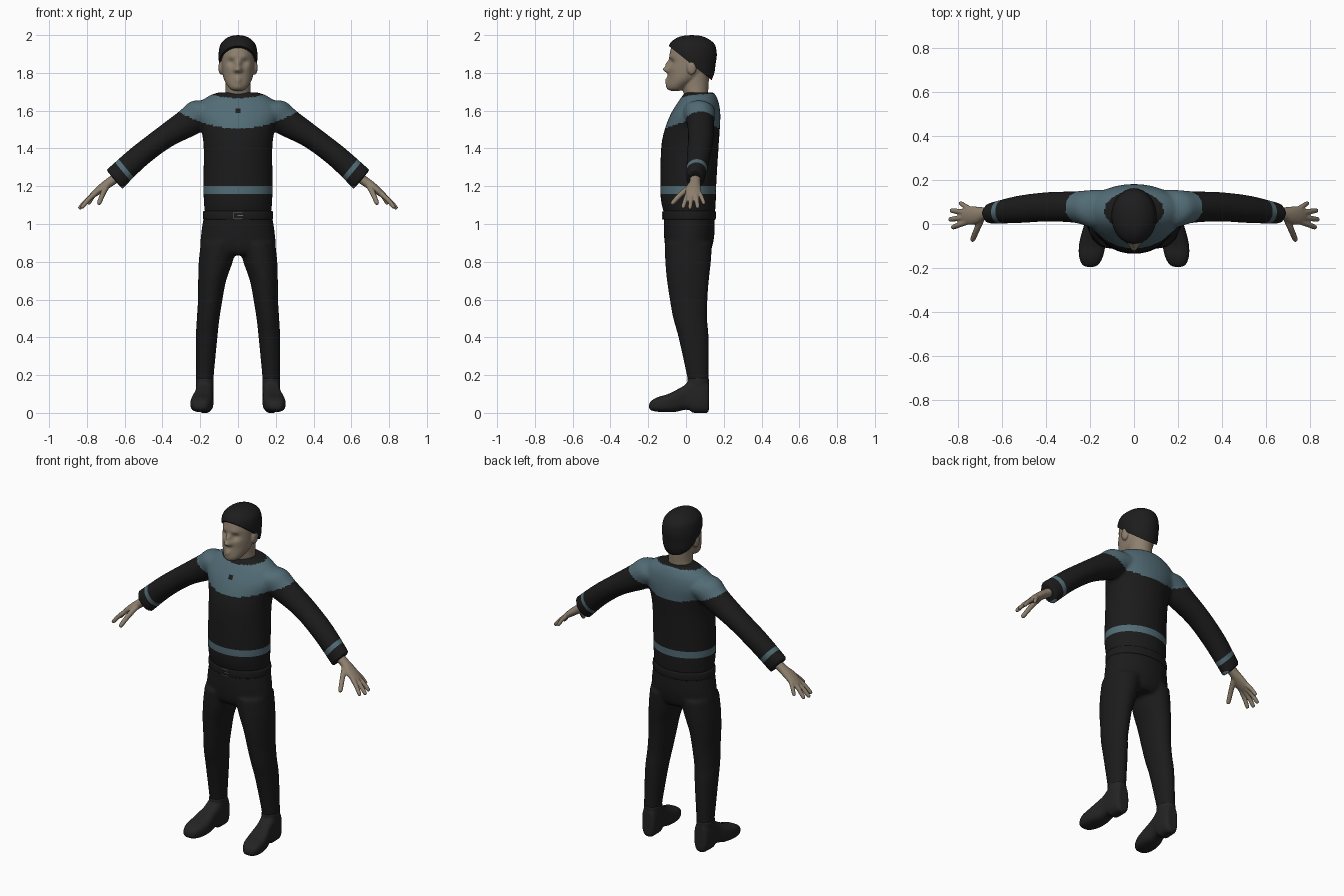
import bpy, bmesh, math
from mathutils import Vector, Matrix

if "Cube" in bpy.data.objects:
    bpy.data.objects.remove(bpy.data.objects["Cube"])

X, Y, Z = Vector((1, 0, 0)), Vector((0, 1, 0)), Vector((0, 0, 1))


def material(name, rgb):
    m = bpy.data.materials.new(name)
    m.diffuse_color = (*rgb, 1)
    m.use_nodes = True
    m.node_tree.nodes["Principled BSDF"].inputs["Base Color"].default_value = m.diffuse_color
    return m


BLACK = material("black cloth", (0.011, 0.011, 0.011))
TEAL = material("teal cloth", (0.085, 0.15, 0.18))
SKIN = material("skin", (0.27, 0.215, 0.155))
HAIR = material("dark hair", (0.013, 0.012, 0.012))
BOOT = material("boot leather", (0.017, 0.017, 0.017))
METAL = material("buckle metal", (0.15, 0.15, 0.15))


def spline(rows, n=5):
    """Catmull-Rom through rows of numbers."""
    out = []
    for i in range(len(rows) - 1):
        p = [rows[max(i - 1, 0)], rows[i], rows[i + 1], rows[min(i + 2, len(rows) - 1)]]
        for k in range(n):
            t = k / n
            out.append([0.5 * (2 * b + (c - a) * t + (2 * a - 5 * b + 4 * c - d) * t * t
                               + (3 * b - a - 3 * c + d) * t ** 3) for a, b, c, d in zip(*p)])
    return out + [list(rows[-1])]


def loft(bm, rows, u=X, v=Y, sides=32, power=1.0):
    """Closed skin over elliptical rings: rows of (x, y, z, radius_u, radius_v)."""
    rings = []
    for x, y, z, a, b in spline(rows):
        ring = []
        for k in range(sides):
            t = 2 * math.pi * k / sides
            c, s = math.cos(t), math.sin(t)
            c, s = math.copysign(abs(c) ** power, c), math.copysign(abs(s) ** power, s)
            ring.append(bm.verts.new(Vector((x, y, z)) + u * max(a, .001) * c + v * max(b, .001) * s))
        rings.append(ring)
    for r, q in zip(rings, rings[1:]):
        for k in range(sides):
            j = (k + 1) % sides
            bm.faces.new((r[k], r[j], q[j], q[k]))
    bm.faces.new(rings[0][::-1])
    bm.faces.new(rings[-1])


def upright(bm, rows, x=0, **kw):
    """Loft of level rings: rows of (z, centre_y, radius_x, radius_y)."""
    loft(bm, [(x, cy, z, rx, ry) for z, cy, rx, ry in rows], **kw)


def ball(bm, centre, scale):
    m = Matrix.Translation(centre) @ Matrix.Diagonal((*scale, 1))
    bmesh.ops.create_uvsphere(bm, u_segments=24, v_segments=14, radius=1, matrix=m)


def finish(name, bm, mats, voxel=0, smooth=0, edit=None):
    """Make the object, optionally fuse its volumes, then edit the fused mesh."""
    bmesh.ops.recalc_face_normals(bm, faces=bm.faces[:])
    me = bpy.data.meshes.new(name)
    bm.to_mesh(me)
    bm.free()
    ob = bpy.data.objects.new(name, me)
    bpy.context.collection.objects.link(ob)
    if voxel:
        r = ob.modifiers.new("fuse", 'REMESH')
        r.mode, r.voxel_size = 'VOXEL', voxel
        if smooth:
            s = ob.modifiers.new("soften", 'SMOOTH')
            s.factor, s.iterations = 0.5, smooth
        dg = bpy.context.evaluated_depsgraph_get()
        me = bpy.data.meshes.new_from_object(ob.evaluated_get(dg))
        ob.modifiers.clear()
        ob.data = me
    me.materials.clear()
    for m in mats:
        me.materials.append(m)
    if edit:
        bm = bmesh.new()
        bm.from_mesh(me)
        edit(bm)
        bm.to_mesh(me)
        bm.free()
    me.shade_smooth()
    me.set_sharp_from_angle(angle=math.radians(45))
    return ob


# Sweater: torso and both sleeves fused, then striped by rule
bm = bmesh.new()
upright(bm, [(1.06, .018, .177, .136), (1.12, .013, .181, .145), (1.2, .012, .184, .148),
             (1.4, .02, .182, .152), (1.5, .033, .196, .146), (1.58, .05, .225, .132),
             (1.64, .064, .205, .11), (1.68, .07, .15, .088), (1.697, .07, .10, .075)])
for s in (-1, 1):
    loft(bm, [(s * .1, .065, 1.59, .09, .08), (s * .19, .07, 1.585, .085, .085),
              (s * .265, .077, 1.535, .072, .077), (s * .395, .078, 1.455, .067, .062),
              (s * .53, .066, 1.352, .062, .061), (s * .655, .048, 1.235, .047, .066)],
         u=Y, v=Vector((s * .64, 0, .77)))


def paint_sweater(bm):
    cuts = [((0, 0, h), (0, 0, 1)) for h in (1.16, 1.2)]
    cuts += [((s * .6, 0, (.462 - t) / .64), (s * .77, 0, -.64)) for s in (-1, 1) for t in (-.373, -.347)]
    for co, no in cuts:
        bmesh.ops.bisect_plane(bm, geom=bm.verts[:] + bm.edges[:] + bm.faces[:], plane_co=co, plane_no=no)
    for f in bm.faces:
        x, y, z = f.calc_center_median()
        along = abs(x) * .77 - z * .64
        yoke = z > 1.505 + .9 * x * x and abs(x) < .31
        collar = z > 1.63 and (x / .135) ** 2 + ((y - .06) / .088) ** 2 < 1
        button = abs(x) < .01 and abs(z - 1.6) < .01 and y < 0
        cuff = abs(x) > .45 and -.373 < along < -.347
        f.material_index = int((yoke and not collar and not button) or cuff or 1.16 < z < 1.2)


finish("sweater", bm, [BLACK, TEAL], .009, 5, paint_sweater)

# Trousers: hips and both legs fused
bm = bmesh.new()
upright(bm, [(.835, .014, .13, .10), (.87, .014, .195, .122), (.95, .017, .195, .134), (1.06, .018, .178, .134)])
for s in (-1, 1):
    loft(bm, [(s * x, y, z, a, b) for x, y, z, a, b in (
        (.175, .064, .165, .047, .056), (.175, .062, .2, .047, .058), (.166, .04, .4, .057, .08),
        (.158, .022, .5, .06, .09), (.147, .014, .6, .065, .10), (.137, .01, .7, .074, .111),
        (.118, .011, .8, .09, .121), (.1, .013, .9, .097, .125))])
finish("trousers", bm, [BLACK], .01, 4)

# Belt and buckle
bm = bmesh.new()
upright(bm, [(1.022, .018, .176, .132), (1.026, .018, .184, .139), (1.046, .018, .186, .141),
             (1.066, .018, .184, .139), (1.07, .018, .176, .132)], sides=48)
finish("belt", bm, [BLACK])
bm = bmesh.new()
for c, d in (((0, 0, .019), (.05, .006, .004)), ((0, 0, -.019), (.05, .006, .004)),
             ((-.023, 0, 0), (.004, .006, .042)), ((.012, 0, 0), (.03, .006, .003))):
    bmesh.ops.create_cube(bm, size=1, matrix=Matrix.Translation(Vector(c) + Vector((0, -.125, 1.045)))
                          @ Matrix.Diagonal((*d, 1)))
finish("buckle", bm, [METAL])

# Boots: rings along the foot, (y, top, bottom, centre x, half width)
for s, side in ((-1, "right"), (1, "left")):
    bm = bmesh.new()
    loft(bm, [(s * cx, y, (t + b) / 2, w, (t - b) / 2) for y, t, b, cx, w in (
        (-.196, .04, .028, .2, .012), (-.186, .062, .014, .199, .036), (-.15, .083, .006, .196, .054),
        (-.1, .098, .004, .191, .060), (-.05, .122, .006, .186, .055), (-.01, .145, .016, .181, .048),
        (.02, .17, .014, .178, .047), (.035, .178, .001, .177, .048), (.08, .178, 0, .176, .047),
        (.112, .172, 0, .175, .040), (.122, .15, .02, .175, .028))], v=Z, power=.7)
    upright(bm, [(.06, .064, .044, .055), (.12, .064, .046, .056), (.185, .064, .048, .058)], x=s * .176)
    finish(side + "_boot", bm, [BOOT], .006, 3)

# Hands: palm, four fingers and thumb fused
FINGERS = [((.75, .068, 1.167), (.793, .097, 1.105), .0115), ((.76, .052, 1.158), (.836, .062, 1.085), .0125),
           ((.76, .032, 1.158), (.843, .02, 1.08), .0125), ((.755, .012, 1.163), (.83, -.017, 1.085), .0125),
           ((.695, .025, 1.2), (.738, -.078, 1.105), .014)]
for s, side in ((-1, "right"), (1, "left")):
    bm = bmesh.new()
    loft(bm, [(s * .63, .05, 1.255, .03, .026), (s * .68, .047, 1.22, .029, .025),
              (s * .715, .04, 1.195, .039, .023), (s * .75, .038, 1.168, .042, .019),
              (s * .78, .038, 1.145, .032, .012)], u=Y, v=Vector((s * .64, 0, .77)))
    for a, b, r in FINGERS:
        a, b = Vector((s * a[0], *a[1:])), Vector((s * b[0], *b[1:]))
        d = (b - a).normalized()
        u = d.cross(Z).normalized()
        mid = a.lerp(b, .5) + Z * .005
        loft(bm, [(*a, r * 1.15, r * 1.15), (*mid, r, r), (*a.lerp(b, .92), r * .85, r * .85),
                  (*b, r * .3, r * .3)], u=u, v=d.cross(u), sides=16)
    finish(side + "_hand", bm, [SKIN], .0045, 2)

# Head: neck, skull and ears fused, then face features pushed in and out
bm = bmesh.new()
upright(bm, [(1.6, .07, .07, .055), (1.69, .053, .068, .065), (1.74, .05, .066, .07), (1.82, .05, .07, .075)])
upright(bm, [(1.705, -.055, .022, .025), (1.715, -.05, .042, .045), (1.735, -.038, .058, .06),
             (1.765, -.012, .074, .083), (1.80, .008, .083, .100), (1.85, .02, .088, .110),
             (1.90, .033, .090, .120), (1.95, .035, .078, .105), (1.98, .035, .04, .06)])
for s in (-1, 1):
    ball(bm, (s * .09, .03, 1.828), (.014, .026, .038))
PUSHES = [((0, -.095, 1.82), .013, -.028), ((0, -.093, 1.85), .011, -.016), ((0, -.095, 1.768), .013, -.009),
          ((0, -.093, 1.755), .010, -.006), ((0, -.095, 1.732), .016, -.008)]
for s in (-1, 1):
    PUSHES += [((s * .035, -.08, 1.857), .015, .014), ((s * .035, -.08, 1.882), .014, -.005),
               ((s * .013, -.09, 1.813), .008, -.008), ((s * .05, -.07, 1.825), .02, -.004)]


def shape_face(bm):
    for v in bm.verts:
        if v.co.y < -.01:
            v.co.y += sum(p * math.exp(-((v.co.x - c[0]) ** 2 + (v.co.z - c[2]) ** 2) / (2 * r * r))
                          for c, r, p in PUSHES)


finish("head", bm, [SKIN], .005, 3, shape_face)

# Hair: cap over the skull, sliced off along a sloping hairline
bm = bmesh.new()
upright(bm, [(1.76, .075, .07, .06), (1.80, .068, .088, .082), (1.85, .045, .1, .112), (1.9, .035, .103, .128),
             (1.95, .032, .093, .120), (1.98, .03, .066, .088), (1.995, .03, .036, .05), (2.0, .03, .002, .002)])
cut = bmesh.ops.bisect_plane(bm, geom=bm.verts[:] + bm.edges[:] + bm.faces[:], plane_co=(0, 0, 1.87),
                             plane_no=(0, .8, 1), clear_inner=True)
bmesh.ops.holes_fill(bm, edges=[e for e in bm.edges if e.is_boundary])
finish("hair", bm, [HAIR])
